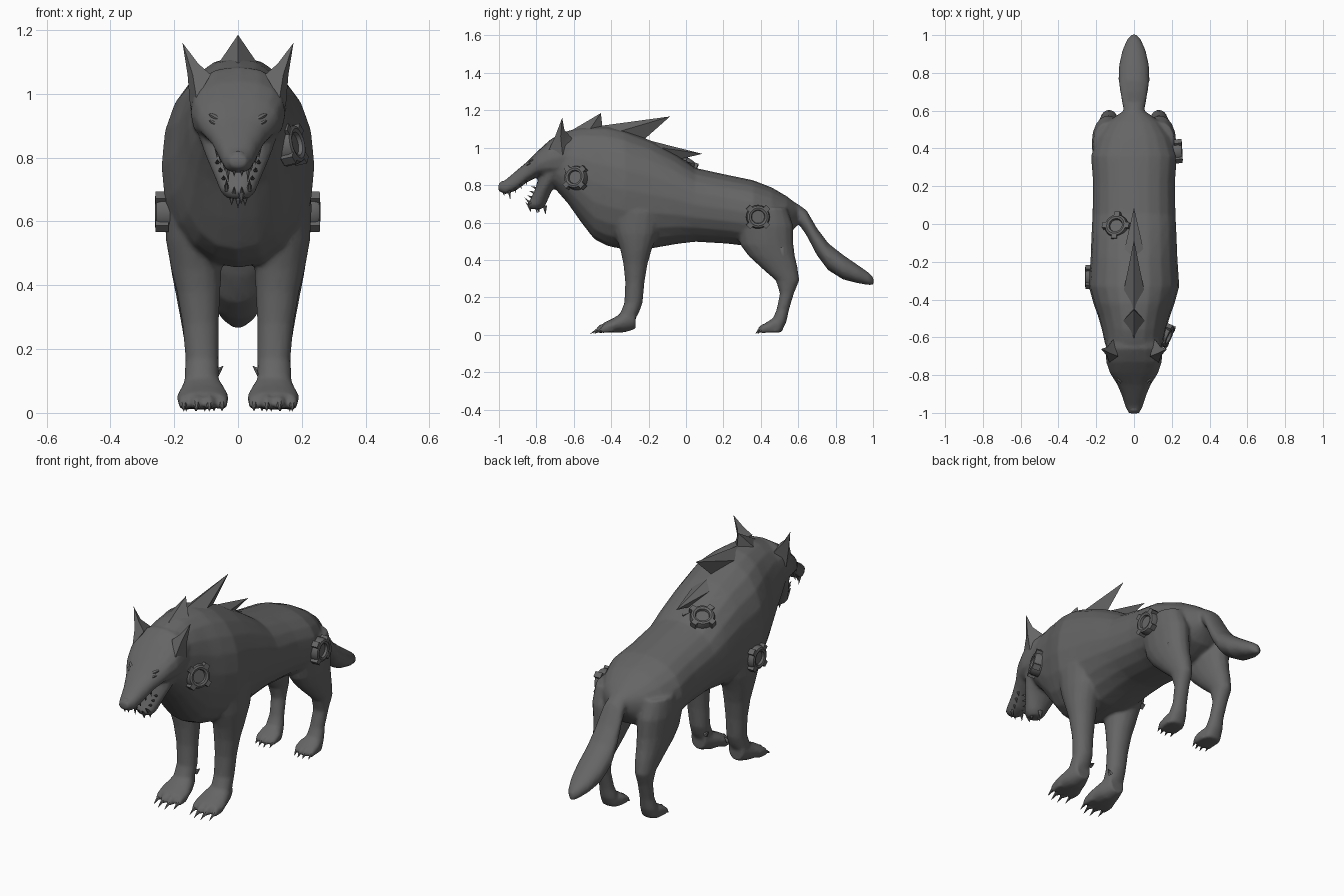
import bpy, bmesh, math
from mathutils import Vector, Matrix


def material(name, v):
    m = bpy.data.materials.new(name)
    m.diffuse_color = (v, v, v, 1)
    return m


FUR = material("dark grey", 0.13)


def finish(name, bm, smooth=True):
    bmesh.ops.recalc_face_normals(bm, faces=bm.faces[:])
    me = bpy.data.meshes.new(name)
    bm.to_mesh(me)
    bm.free()
    ob = bpy.data.objects.new(name, me)
    bpy.context.collection.objects.link(ob)
    me.materials.append(FUR)
    if smooth:
        bpy.ops.object.select_all(action='DESELECT')
        ob.select_set(True)
        bpy.context.view_layer.objects.active = ob
        bpy.ops.object.shade_smooth_by_angle(angle=math.radians(40))
    return ob


def loft(bm, axis, rings, side=1, n=16, power=2.1):
    """Closed tube; each ring is (position, low, high, x_low, x_high)."""
    loops = []
    for t, a0, a1, x0, x1 in rings:
        loop = []
        for i in range(n):
            ang = math.tau * i / n
            c, s = math.cos(ang), math.sin(ang)
            c = math.copysign(abs(c) ** (2 / power), c)
            s = math.copysign(abs(s) ** (2 / power), s)
            x = ((x0 + x1) / 2 + c * (x1 - x0) / 2) * side
            a = (a0 + a1) / 2 + s * (a1 - a0) / 2
            loop.append(bm.verts.new((x, t, a) if axis == 'y' else (x, a, t)))
        loops.append(loop)
    for p, q in zip(loops, loops[1:]):
        for i in range(n):
            j = (i + 1) % n
            bm.faces.new((p[i], p[j], q[j], q[i]))
    bm.faces.new(loops[0])
    bm.faces.new(loops[-1])


def sym(rings):
    return [(t, a, b, -w, w) for t, a, b, w in rings]


def pyramid(bm, base, tip):
    vs = [bm.verts.new(p) for p in base]
    t = bm.verts.new(tip)
    bm.faces.new(vs)
    for i in range(len(vs)):
        bm.faces.new((vs[i], vs[(i + 1) % len(vs)], t))


def spike(bm, base, tip, r, n=6):
    """Small cone used for teeth, claws and tufts."""
    base, tip = Vector(base), Vector(tip)
    q = (tip - base).to_track_quat('Z', 'Y')
    pyramid(bm, [base + q @ Vector((r * math.cos(math.tau * i / n),
                                    r * math.sin(math.tau * i / n), 0)) for i in range(n)], tip)


bm = bmesh.new()
# torso and neck
loft(bm, 'y', sym([
    (0.59, 0.58, 0.70, 0.07), (0.54, 0.52, 0.74, 0.14), (0.46, 0.48, 0.787, 0.195),
    (0.36, 0.47, 0.826, 0.228), (0.22, 0.487, 0.855, 0.217), (0.05, 0.497, 0.892, 0.22),
    (-0.05, 0.485, 0.96, 0.225), (-0.18, 0.462, 1.035, 0.23), (-0.33, 0.455, 1.095, 0.24),
    (-0.42, 0.475, 1.115, 0.215), (-0.49, 0.51, 1.115, 0.19), (-0.56, 0.60, 1.11, 0.17),
    (-0.63, 0.70, 1.09, 0.155), (-0.70, 0.78, 1.05, 0.13)]), n=20, power=2.2)
# tail
loft(bm, 'y', sym([
    (0.52, 0.60, 0.74, 0.06), (0.60, 0.595, 0.698, 0.055), (0.645, 0.53, 0.665, 0.064),
    (0.70, 0.425, 0.57, 0.074), (0.76, 0.345, 0.49, 0.082), (0.84, 0.295, 0.427, 0.08),
    (0.92, 0.275, 0.372, 0.062), (0.98, 0.265, 0.33, 0.035), (1.003, 0.265, 0.305, 0.012)]))
# skull and muzzle
loft(bm, 'y', sym([
    (-0.56, 0.80, 1.08, 0.14), (-0.66, 0.82, 1.085, 0.15), (-0.73, 0.835, 1.04, 0.148),
    (-0.79, 0.845, 0.985, 0.128), (-0.85, 0.815, 0.925, 0.09), (-0.91, 0.77, 0.875, 0.064),
    (-0.965, 0.75, 0.828, 0.047), (-1.003, 0.768, 0.808, 0.027)]), power=2.4)
# lower jaw
loft(bm, 'z', sym([
    (0.87, -0.78, -0.64, 0.125), (0.82, -0.795, -0.68, 0.108), (0.775, -0.808, -0.715, 0.09),
    (0.73, -0.83, -0.735, 0.07), (0.695, -0.85, -0.75, 0.056), (0.672, -0.835, -0.77, 0.035)]))
for s in (1, -1):
    # front leg and paw
    loft(bm, 'z', [
        (0.66, -0.40, -0.12, 0.06, 0.232), (0.54, -0.38, -0.15, 0.05, 0.226),
        (0.45, -0.35, -0.185, 0.052, 0.21), (0.38, -0.335, -0.205, 0.055, 0.192),
        (0.28, -0.325, -0.222, 0.06, 0.175), (0.17, -0.33, -0.232, 0.06, 0.165),
        (0.12, -0.35, -0.25, 0.06, 0.168), (0.07, -0.37, -0.28, 0.06, 0.17)], s)
    loft(bm, 'y', [
        (-0.27, 0.03, 0.15, 0.07, 0.16), (-0.33, 0.012, 0.125, 0.045, 0.178),
        (-0.39, 0.01, 0.088, 0.028, 0.193), (-0.44, 0.012, 0.065, 0.032, 0.188)], s)
    # hind leg and paw
    loft(bm, 'z', [
        (0.68, 0.32, 0.54, 0.05, 0.215), (0.58, 0.27, 0.575, 0.05, 0.225),
        (0.48, 0.29, 0.575, 0.05, 0.215), (0.42, 0.335, 0.583, 0.06, 0.205),
        (0.36, 0.40, 0.597, 0.07, 0.193), (0.29, 0.48, 0.606, 0.085, 0.18),
        (0.22, 0.502, 0.577, 0.09, 0.168), (0.13, 0.483, 0.55, 0.085, 0.162),
        (0.07, 0.455, 0.538, 0.075, 0.17), (0.012, 0.44, 0.51, 0.07, 0.172)], s)
    loft(bm, 'y', [
        (0.51, 0.012, 0.09, 0.08, 0.165), (0.46, 0.01, 0.085, 0.06, 0.178),
        (0.42, 0.01, 0.06, 0.055, 0.18), (0.405, 0.014, 0.045, 0.062, 0.175)], s)
    # toes
    for i in range(4):
        for x, y, w in ((0.05 + i * 0.04, -0.44 - 0.02 * (i in (1, 2)), 0.018),
                        (0.075 + i * 0.029, 0.415 - 0.012 * (i in (1, 2)), 0.014)):
            loft(bm, 'y', [(y + 0.05, 0.012, 0.06, x - w, x + w),
                           (y, 0.008, 0.056, x - w, x + w),
                           (y - 0.02, 0.01, 0.035, x - w * .6, x + w * .6)], s, 8)
body = finish("body", bm)

# merge the lofts into one smooth skin
mod = body.modifiers.new("skin", 'REMESH')
mod.mode, mod.voxel_size, mod.use_smooth_shade = 'VOXEL', 0.009, True
mod = body.modifiers.new("soften", 'SMOOTH')
mod.factor, mod.iterations = 0.5, 5
mod = body.modifiers.new("reduce", 'DECIMATE')
mod.ratio = 0.3

# ears
for s, name in ((1, "right_ear"), (-1, "left_ear")):
    bm = bmesh.new()
    a = [(0.085, -0.70, 1.06), (0.13, -0.735, 0.985), (0.15, -0.66, 0.96), (0.11, -0.61, 1.05)]
    b = [(0.125, -0.685, 1.095), (0.142, -0.70, 1.06), (0.158, -0.67, 1.06), (0.14, -0.65, 1.095)]
    lo, hi = [[bm.verts.new((x * s, y, z)) for x, y, z in r] for r in (a, b)]
    tip = bm.verts.new((0.174 * s, -0.662, 1.16))
    bm.faces.new(lo)
    for i in range(4):
        j = (i + 1) % 4
        bm.faces.new((lo[i], lo[j], hi[j], hi[i]))
        bm.faces.new((hi[i], hi[j], tip))
    finish(name, bm)

# mane blades: front, side, back and tip as (y, z), then half width
bm = bmesh.new()
for f, m, b, t, w in (((-0.65, 1.07), (-0.53, 1.075), (-0.44, 1.05), (-0.455, 1.185), 0.075),
                      ((-0.58, 1.10), (-0.38, 1.08), (-0.24, 1.03), (-0.085, 1.167), 0.06),
                      ((-0.36, 1.08), (-0.20, 1.01), (-0.07, 0.93), (0.087, 0.967), 0.065),
                      ((-0.12, 0.98), (-0.06, 0.94), (-0.01, 0.89), (0.035, 0.915), 0.05)):
    pyramid(bm, [(0, *f), (w, *m), (0, *b), (-w, *m)], (0, *t))
finish("mane", bm)

# nose pad
bm = bmesh.new()
bmesh.ops.create_uvsphere(bm, u_segments=12, v_segments=8, radius=1,
                          matrix=Matrix.Translation((0, -0.975, 0.80)) @ Matrix.Diagonal((0.03, 0.025, 0.022, 1)))
finish("nose", bm)

# teeth, chin tuft
bm = bmesh.new()
for s in (1, -1):
    spike(bm, (0.033 * s, -0.945, 0.768), (0.03 * s, -0.94, 0.722), 0.009)
    spike(bm, (0.036 * s, -0.83, 0.70), (0.036 * s, -0.865, 0.735), 0.009)
    for i in range(3):
        spike(bm, ((0.042 + i * .012) * s, -0.915 + i * .03, 0.785 + i * .02),
              ((0.042 + i * .012) * s, -0.91 + i * .03, 0.758 + i * .02), 0.007)
        spike(bm, ((0.045 + i * .01) * s, -0.825 + i * .01, 0.735 + i * .025),
              ((0.045 + i * .01) * s, -0.85 + i * .01, 0.745 + i * .025), 0.007)
    spike(bm, (0.012 * s, -0.975, 0.762), (0.012 * s, -0.97, 0.74), 0.007)
    spike(bm, (0.012 * s, -0.84, 0.69), (0.012 * s, -0.86, 0.71), 0.007)
finish("teeth", bm)
bm = bmesh.new()
for x, y, z in ((-0.02, -0.79, 0.65), (0, -0.755, 0.64), (0.022, -0.80, 0.648), (0.01, -0.835, 0.655)):
    spike(bm, (x, y, 0.69), (x, y + 0.004, z), 0.014)
finish("chin_tuft", bm)

# claws
bm = bmesh.new()
for s in (1, -1):
    for i in range(4):
        mid = i in (1, 2)
        x = 0.05 + i * 0.04
        spike(bm, (x * s, -0.445 - 0.02 * mid, 0.03), (x * s, -0.495 - 0.02 * mid, 0.004), 0.012)
        x = 0.075 + i * 0.029
        spike(bm, (x * s, 0.405 - 0.012 * mid, 0.026), (x * s, 0.382 - 0.012 * mid, 0.004), 0.01)
    spike(bm, (0.07 * s, -0.27, 0.125), (0.045 * s, -0.265, 0.148), 0.015)
finish("claws", bm)

# eyes and brows
bm = bmesh.new()
for s in (1, -1):
    for y, z, h in ((-0.838, 0.905, 0.007), (-0.825, 0.925, 0.009)):
        m = (Matrix.Translation((0.07 * s, y, z)) @ Matrix.Rotation(-0.5 * s, 4, 'Y')
             @ Matrix.Rotation(0.5 * s, 4, 'Z') @ Matrix.Diagonal((0.026, 0.014, h, 1)))
        bmesh.ops.create_uvsphere(bm, u_segments=10, v_segments=6, radius=1, matrix=m)
finish("eyes_and_brows", bm)

# round buckles: lathed rim with a sunken centre and four lugs
PROFILE = ((0.0, 0.008), (0.034, 0.008), (0.037, 0.02), (0.048, 0.024),
           (0.058, 0.02), (0.063, 0.005), (0.063, -0.03))


def buckle(name, loc, normal):
    bm = bmesh.new()
    vs = [bm.verts.new((r, 0, z)) for r, z in PROFILE]
    es = [bm.edges.new(p) for p in zip(vs, vs[1:])]
    bmesh.ops.spin(bm, geom=vs + es, axis=(0, 0, 1), cent=(0, 0, 0), steps=20, angle=math.tau)
    bmesh.ops.remove_doubles(bm, verts=bm.verts[:], dist=1e-4)
    for k in range(4):
        m = (Matrix.Rotation(math.pi / 4 + k * math.pi / 2, 4, 'Z')
             @ Matrix.Translation((0.06, 0, 0.002)) @ Matrix.Diagonal((0.03, 0.03, 0.04, 1)))
        bmesh.ops.create_cube(bm, size=1, matrix=m)
    ob = finish(name, bm)
    ob.matrix_world = Matrix.Translation(loc) @ Vector(normal).to_track_quat('Z', 'Y').to_matrix().to_4x4()


buckle("neck_buckle", (0.168, -0.59, 0.84), (0.9, -0.4, 0.2))
buckle("hip_buckle", (0.232, 0.385, 0.63), (1, 0.05, 0))
buckle("shoulder_buckle", (-0.236, -0.28, 0.63), (-1, 0, 0))
buckle("back_buckle", (-0.092, -0.012, 0.915), (-0.35, 0.4, 1))
